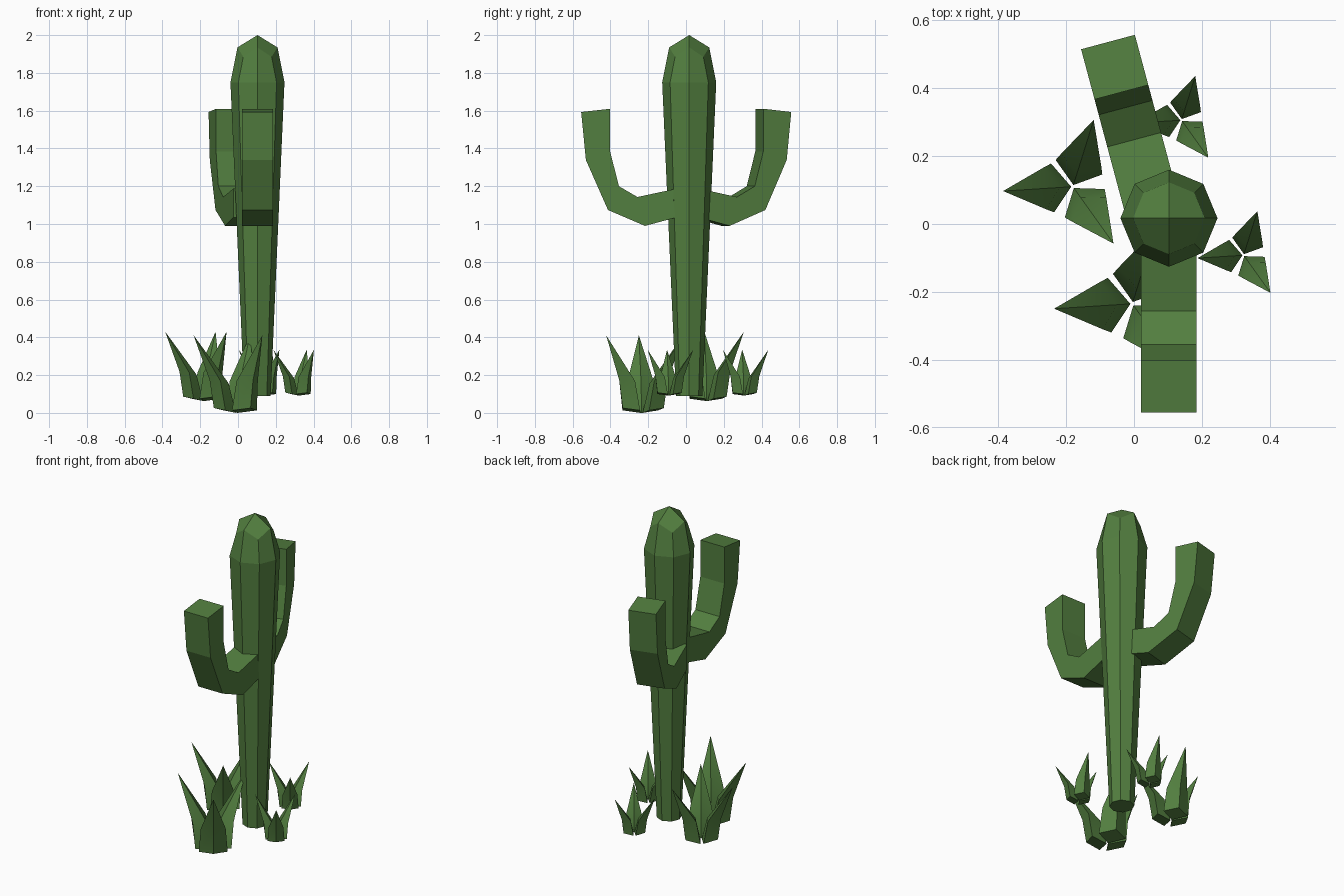
import bpy, bmesh, math
from mathutils import Matrix, Vector

if "Cube" in bpy.data.objects:
    bpy.data.objects.remove(bpy.data.objects["Cube"])

green = bpy.data.materials.new("cactus_green")
green.diffuse_color = (0.085, 0.21, 0.05, 1)
green.use_nodes = True
green.node_tree.nodes["Principled BSDF"].inputs["Base Color"].default_value = green.diffuse_color


def finish(name, bm, matrix=Matrix(), smooth=False):
    bmesh.ops.recalc_face_normals(bm, faces=bm.faces)
    mesh = bpy.data.meshes.new(name)
    bm.to_mesh(mesh)
    bm.free()
    mesh.materials.append(green)
    obj = bpy.data.objects.new(name, mesh)
    obj.matrix_world = matrix
    bpy.context.collection.objects.link(obj)
    if smooth:
        bpy.ops.object.select_all(action='DESELECT')
        obj.select_set(True)
        bpy.context.view_layer.objects.active = obj
        bpy.ops.object.shade_smooth_by_angle(angle=math.radians(35))
    return obj


def bridge(bm, a, b):
    n = len(a)
    for i in range(n):
        bm.faces.new((a[i], a[(i + 1) % n], b[(i + 1) % n], b[i]))


# Trunk: tapered octagon with a four-quad faceted cap
bm = bmesh.new()
rings = []
# (radius, height on axis vertices, height on diagonal vertices)
for r, z_axis, z_diag in ((0.07, 0.09, 0.09), (0.143, 1.75, 1.75), (0.106, 1.935, 1.885)):
    rings.append([bm.verts.new((r * math.cos(i * math.pi / 4), r * math.sin(i * math.pi / 4),
                                z_diag if i % 2 else z_axis)) for i in range(8)])
bm.faces.new(rings[0])
for a, b in zip(rings, rings[1:]):
    bridge(bm, a, b)
apex = bm.verts.new((0, 0, 2.0))
for i in range(0, 8, 2):
    bm.faces.new((apex, rings[2][i], rings[2][i + 1], rings[2][(i + 2) % 8]))
finish("trunk", bm, Matrix.Translation((0.103, 0.017, 0)))

# Arms: square section following a bent profile (distance outwards, height)
OUTER = ((0.05, 1.035), (0.217, 0.99), (0.413, 1.074), (0.53, 1.339), (0.555, 1.593))
INNER = ((0.05, 1.187), (0.257, 1.143), (0.355, 1.2), (0.402, 1.385), (0.402, 1.61))


def arm(name, x, y, turn):
    bm = bmesh.new()
    loops = [[bm.verts.new(p) for p in ((-0.082, -o[0], o[1]), (0.082, -o[0], o[1]),
                                        (0.082, -i[0], i[1]), (-0.082, -i[0], i[1]))]
             for o, i in zip(OUTER, INNER)]
    for a, b in zip(loops, loops[1:]):
        bridge(bm, a, b)
    bm.faces.new(loops[0])
    bm.faces.new(loops[-1])
    finish(name, bm, Matrix.Translation((x, y, 0)) @ Matrix.Rotation(math.radians(turn), 4, 'Z'))


arm("front_arm", 0.102, 0, 0)
arm("back_arm", 0.067, 0, 195)


# Grass clumps: three kite-section blades leaning outwards
def clump(name, x, y, z, scale):
    bm = bmesh.new()
    for deg in (183.6, 72.7, 305.5):
        turn = Matrix.Rotation(math.radians(deg), 3, 'Z')

        def ring(points):
            return [bm.verts.new(turn @ Vector(p)) for p in points]

        base = ring(((0.005, 0, 0), (0.06, -0.072, 0.012), (0.11, 0, 0.023), (0.06, 0.072, 0.012)))
        mid = ring(((0.04, 0, 0.14), (0.082, -0.062, 0.15), (0.13, 0, 0.155), (0.082, 0.062, 0.15)))
        tip = bm.verts.new(turn @ Vector((0.206, 0, 0.367)))
        bridge(bm, base, mid)
        bm.faces.new(base)
        for i in range(4):
            bm.faces.new((mid[i], mid[(i + 1) % 4], tip))
    finish(name, bm, Matrix.Translation((x, y, z)) @ Matrix.Scale(scale, 4), smooth=True)


clump("grass_left", -0.18, 0.11, 0.063, 1.0)
clump("grass_front", -0.005, -0.235, 0.0, 1.12)
clump("grass_back", 0.14, 0.306, 0.092, 0.66)
clump("grass_right", 0.323, -0.092, 0.092, 0.66)
